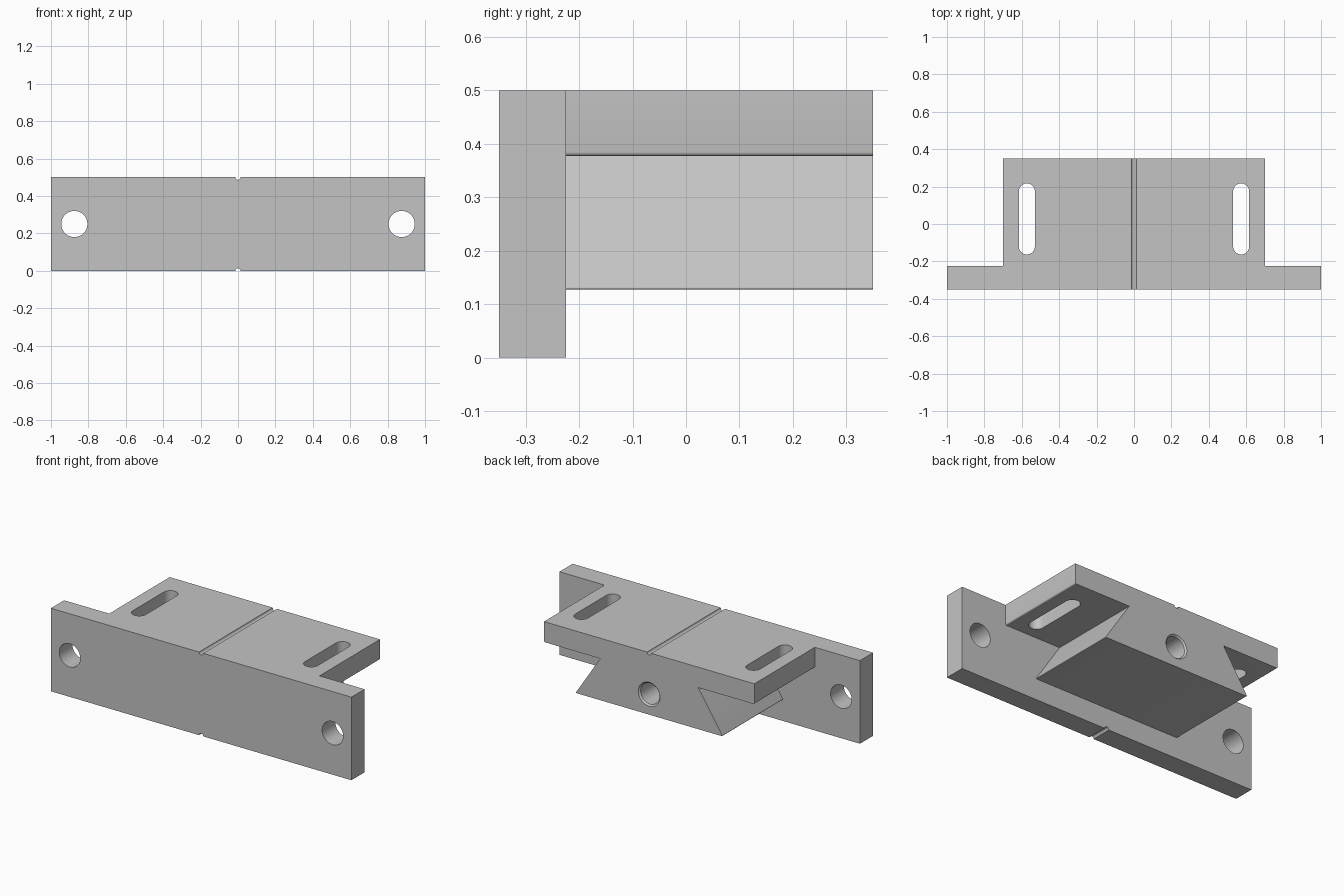
import bpy, bmesh
from math import sin, cos, pi
from mathutils import Matrix

default = bpy.data.objects.get("Cube")
if default:
    bpy.data.objects.remove(default, do_unlink=True)

steel = bpy.data.materials.new("plain grey")
steel.use_nodes = True
GREY = (0.55, 0.55, 0.55, 1)
steel.diffuse_color = GREY
steel.node_tree.nodes["Principled BSDF"].inputs["Base Color"].default_value = GREY


def to_object(name, bm):
    bmesh.ops.recalc_face_normals(bm, faces=bm.faces[:])
    mesh = bpy.data.meshes.new(name)
    bm.to_mesh(mesh)
    bm.free()
    mesh.materials.append(steel)
    obj = bpy.data.objects.new(name, mesh)
    bpy.context.collection.objects.link(obj)
    return obj


def prism(name, outline, axis, lo, hi, rounded=(), radius=0.008):
    """Extrude a 2D outline along y or z, rounding the listed corners."""
    bm = bmesh.new()

    def place(u, v, w):
        return (u, w, v) if axis == "y" else (u, v, w)

    a = [bm.verts.new(place(u, v, lo)) for u, v in outline]
    b = [bm.verts.new(place(u, v, hi)) for u, v in outline]
    bm.faces.new(a)
    bm.faces.new(b)
    n = len(outline)
    for i in range(n):
        j = (i + 1) % n
        bm.faces.new((a[i], a[j], b[j], b[i]))
    if rounded:
        bmesh.ops.recalc_face_normals(bm, faces=bm.faces[:])
        edges = [bm.edges.get((a[i], b[i])) for i in rounded]
        bmesh.ops.bevel(bm, geom=edges, offset=radius, segments=5,
                        profile=0.5, affect="EDGES")
    return to_object(name, bm)


def circle(x, y, r, n=48):
    return [(x + r * cos(2 * pi * i / n), y + r * sin(2 * pi * i / n)) for i in range(n)]


def slot(x, y0, y1, r, n=16):
    top = [(x + r * cos(pi * i / n), y1 - r + r * sin(pi * i / n)) for i in range(n + 1)]
    low = [(x - r * cos(pi * i / n), y0 + r - r * sin(pi * i / n)) for i in range(n + 1)]
    return top + low


def combine(target, tool, operation):
    mod = target.modifiers.new(operation.title(), "BOOLEAN")
    mod.operation = operation
    mod.solver = "EXACT"
    mod.object = tool
    bpy.ops.object.select_all(action="DESELECT")
    bpy.context.view_layer.objects.active = target
    target.select_set(True)
    bpy.ops.object.modifier_apply(modifier=mod.name)
    bpy.data.objects.remove(tool, do_unlink=True)


FRONT, STEP, BACK = -0.35, -0.225, 0.35
TOP, LEDGE, FOOT = 0.5, 0.377, 0.127

# Front mounting plate
bracket = prism("dovetail_bracket", [(-1, 0), (1, 0), (1, TOP), (-1, TOP)],
                "y", FRONT, STEP)

# Flange with the dovetail below it, one extruded profile
half = [(0.7, TOP), (0.7, LEDGE), (0.326, LEDGE), (0.49, FOOT)]
outline = half + [(-x, z) for x, z in reversed(half)]
flange = prism("flange", outline, "y", -0.3, BACK, rounded=(1, 3, 4, 6))
combine(bracket, flange, "UNION")

# Plate holes and flange slots, on both sides
for side in (-1, 1):
    combine(bracket, prism("hole_cutter", circle(side * 0.875, 0.25, 0.07),
                           "y", -0.5, 0), "DIFFERENCE")
    combine(bracket, prism("slot_cutter", slot(side * 0.573, -0.163, 0.217, 0.043),
                           "z", 0.3, 0.6), "DIFFERENCE")

# Centre grooves along the top and under the plate
for z in (0, TOP):
    combine(bracket, prism("groove_cutter", circle(0, z, 0.014, 16),
                           "y", -0.5, 0.5), "DIFFERENCE")

# Blind hole in the back with a chamfered mouth
combine(bracket, prism("bore_cutter", circle(0, 0.25, 0.063),
                       "y", -0.1, 0.5), "DIFFERENCE")
bm = bmesh.new()
bmesh.ops.create_cone(bm, cap_ends=True, segments=48, radius1=0.054, radius2=0.082,
                      depth=0.028, matrix=Matrix.Translation((0, BACK - 0.004, 0.25))
                      @ Matrix.Rotation(-pi / 2, 4, "X"))
combine(bracket, to_object("chamfer_cutter", bm), "DIFFERENCE")

# Smooth the rounded surfaces, keep edges sharp
bpy.ops.object.select_all(action="DESELECT")
bpy.context.view_layer.objects.active = bracket
bracket.select_set(True)
bpy.ops.object.shade_smooth_by_angle(angle=pi / 6)
